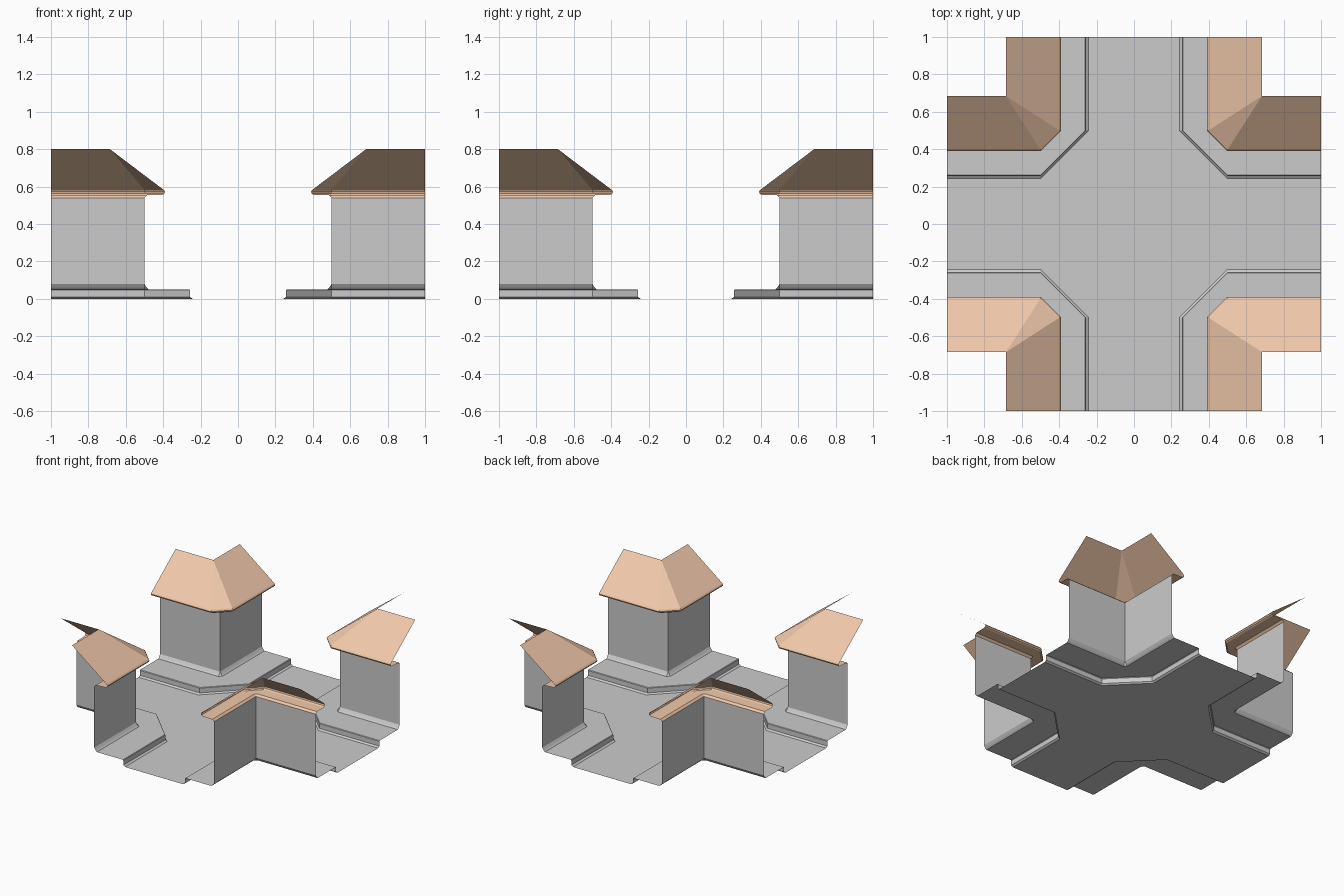
import bpy, bmesh

if "Cube" in bpy.data.objects:
    bpy.data.objects.remove(bpy.data.objects["Cube"])

SPLIT = 0.5   # where the straight runs meet the corner chamfer


def corner_path(p, z):
    # L-shaped line at distance p from both street axes, chamfered at the corner
    c = max(p, SPLIT)
    return [(1, p, z), (c, p, z), (p, c, z), (p, 1, z)]


def finish(name, bm, colour=None):
    bmesh.ops.remove_doubles(bm, verts=bm.verts, dist=1e-5)
    mesh = bpy.data.meshes.new(name)
    bm.to_mesh(mesh)
    bm.free()
    obj = bpy.data.objects.new(name, mesh)
    bpy.context.collection.objects.link(obj)
    mirror = obj.modifiers.new("four_corners", 'MIRROR')
    mirror.use_axis = (True, True, False)
    if colour:
        mat = bpy.data.materials.new(name + "_colour")
        mat.diffuse_color = colour
        mat.use_nodes = True
        mat.node_tree.nodes["Principled BSDF"].inputs["Base Color"].default_value = mat.diffuse_color
        mesh.materials.append(mat)
    return obj


def sweep(name, profile, colour=None):
    # run a (distance, height) profile around one street corner
    bm = bmesh.new()
    for (p0, z0), (p1, z1) in zip(profile, profile[1:]):
        lo, hi = corner_path(p0, z0), corner_path(p1, z1)
        for k in range(3):
            pts = []
            for co in (lo[k], hi[k], hi[k + 1], lo[k + 1]):
                if co not in pts:
                    pts.append(co)
            if len(pts) > 2:
                bm.faces.new([bm.verts.new(co) for co in pts])
    return finish(name, bm, colour)


# road surface: one quarter of the crossing
bm = bmesh.new()
e = 0.243
for quad in ([(0, 0), (SPLIT, 0), (SPLIT, e), (e, SPLIT), (0, SPLIT)],
             [(SPLIT, 0), (1, 0), (1, e), (SPLIT, e)],
             [(0, SPLIT), (e, SPLIT), (e, 1), (0, 1)]):
    bm.faces.new([bm.verts.new((x, y, 0)) for x, y in quad])
finish("road", bm)

# kerb, pavement and sloped wall footing
sweep("pavement", [(e, 0), (0.257, 0.01), (0.257, 0.046), (0.261, 0.05),
                   (0.478, 0.05), (0.488, 0.06), (0.5, 0.078)])

# house walls
sweep("house_wall", [(0.5, 0.078), (0.5, 0.54)])

# soffit, rounded eave lip and roof slope
sweep("roof", [(0.5, 0.54), (0.485, 0.554), (0.405, 0.556), (0.394, 0.562),
               (0.39, 0.572), (0.398, 0.583), (0.685, 0.8)],
      (0.87, 0.58, 0.40, 1))
